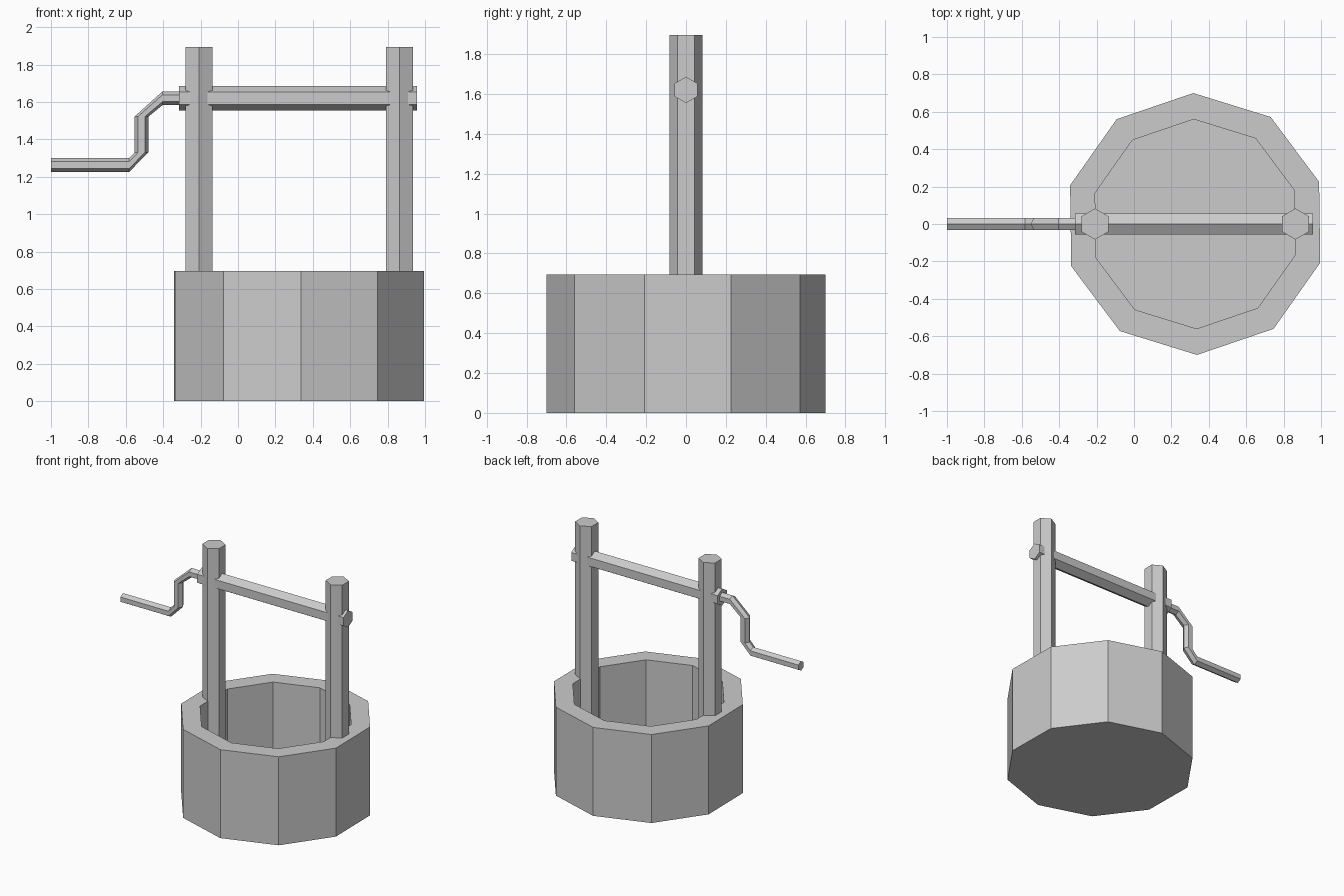
import bpy, bmesh
from math import cos, sin, tau, radians
from mathutils import Vector

if "Cube" in bpy.data.objects:
    bpy.data.objects.remove(bpy.data.objects["Cube"])

CX = 0.327  # well axis


def ring(center, u, v, r, n, turn=0.0):
    """n points around center; the first one lies along u."""
    c, u, v = Vector(center), Vector(u), Vector(v)
    return [c + r * (u * cos(turn + tau * i / n) + v * sin(turn + tau * i / n))
            for i in range(n)]


def loft(name, rings):
    """Skin consecutive rings and cap both ends."""
    bm = bmesh.new()
    loops = [[bm.verts.new(p) for p in pts] for pts in rings]
    n = len(loops[0])
    for a, b in zip(loops, loops[1:]):
        for i in range(n):
            j = (i + 1) % n
            bm.faces.new((a[i], a[j], b[j], b[i]))
    bm.faces.new(loops[0])
    bm.faces.new(loops[-1])
    bmesh.ops.recalc_face_normals(bm, faces=bm.faces[:])
    mesh = bpy.data.meshes.new(name)
    bm.to_mesh(mesh)
    bm.free()
    obj = bpy.data.objects.new(name, mesh)
    bpy.context.collection.objects.link(obj)
    return obj


X, Y, Z = (1, 0, 0), (0, 1, 0), (0, 0, 1)
H = 0.695

# Ten-sided basin: outer wall, rim, inner wall, floor
loft("well_basin", [ring((CX, 0, z), Y, X, r, 10, radians(-0.8))
                    for r, z in ((0.70, 0), (0.70, H), (0.56, H), (0.56, 0.08))])

# Hexagonal posts standing inside the rim
for side, name in ((-1, "left_post"), (1, "right_post")):
    loft(name, [ring((CX + side * 0.536, 0, z), Y, X, 0.083, 6) for z in (0.04, 1.895)])

# Hexagonal axle through both posts
loft("axle", [ring((x, 0, 1.62), Z, Y, 0.066, 6) for x in (-0.315, 0.957)])

# Crank: handle, lower bend, arm, upper bend, axle joint
L = (-1, 0, 0)
sections = [((-1.0, 0, 1.263), Z), ((-0.582, 0, 1.263), Z),
            ((-0.516, 0, 1.33), L), ((-0.516, 0, 1.522), L),
            ((-0.403, 0, 1.62), Z), ((-0.28, 0, 1.62), Z)]
loft("crank", [ring(c, u, Y, 0.037, 6) for c, u in sections])
